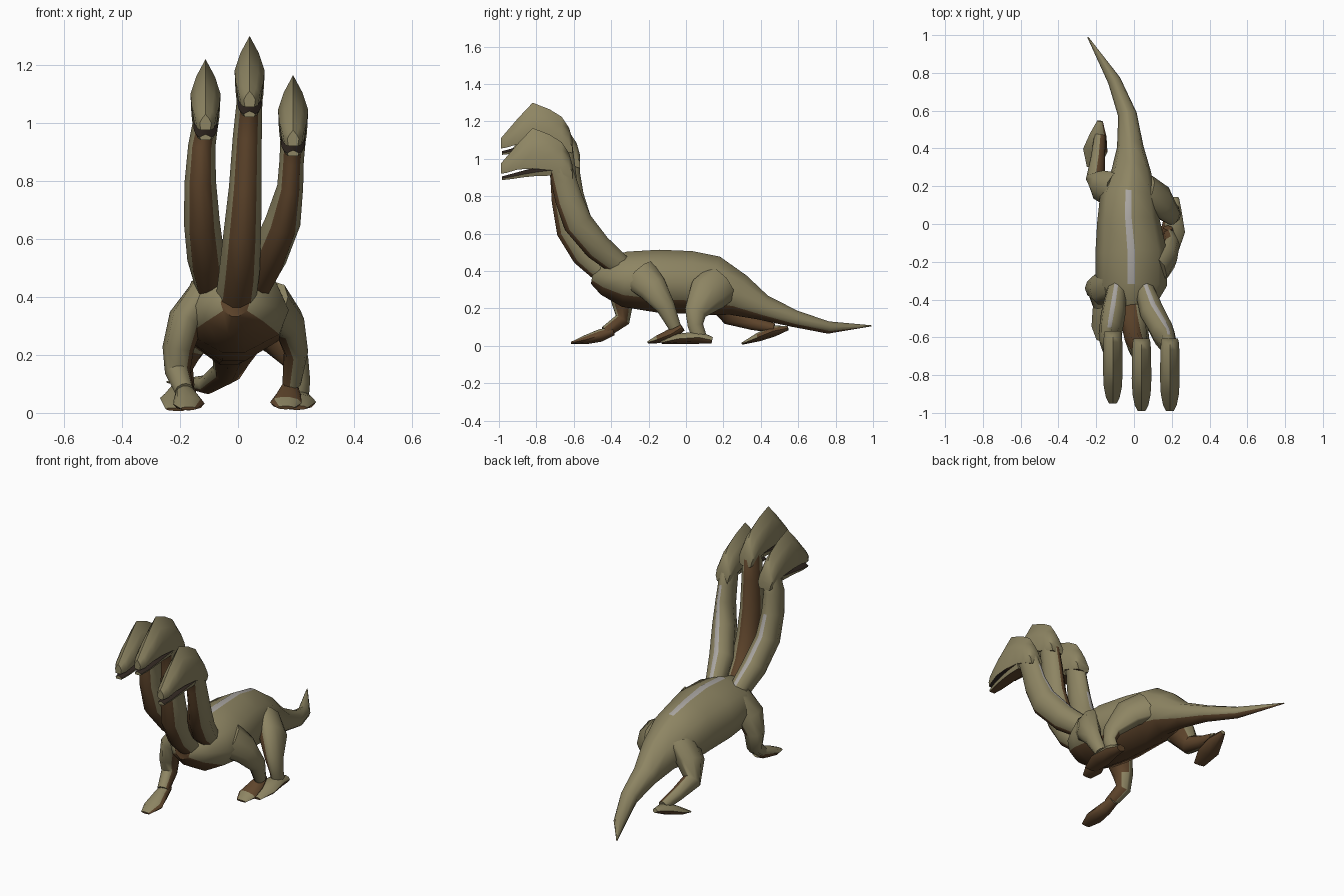
import bpy, bmesh, math
from mathutils import Vector


def material(name, rgb):
    m = bpy.data.materials.new(name)
    m.diffuse_color = (*rgb, 1)
    return m


OLIVE, BROWN, PALE, DARK = range(4)
MATS = [material("olive_hide", (0.27, 0.235, 0.125)),
        material("brown_belly", (0.115, 0.06, 0.025)),
        material("pale_spine", (0.40, 0.38, 0.36)),
        material("dark_mouth", (0.03, 0.02, 0.015))]

# Faces around a ring: a narrow strip on the back, three on the belly
BACK, BELLY = (0,), (4, 5, 6)


def loft(name, rings, colour):
    """Skin rings of points; colour(ring, side, normal, centre) picks the material."""
    bm = bmesh.new()
    vs = [[bm.verts.new(p) for p in r] for r in rings]
    n = len(vs[0])
    faces = {}
    for i in range(len(vs) - 1):
        for j in range(n):
            k = (j + 1) % n
            f = bm.faces.new((vs[i][j], vs[i][k], vs[i + 1][k], vs[i + 1][j]))
            faces[f] = (i, j)
    faces[bm.faces.new(vs[0])] = (0, 5)
    faces[bm.faces.new(vs[-1])] = (len(vs) - 1, 5)
    bmesh.ops.recalc_face_normals(bm, faces=bm.faces[:])
    bm.normal_update()
    for f, (i, j) in faces.items():
        f.material_index = colour(i, j, f.normal, f.calc_center_median())
    mesh = bpy.data.meshes.new(name)
    bm.to_mesh(mesh)
    bm.free()
    for m in MATS:
        mesh.materials.append(m)
    ob = bpy.data.objects.new(name, mesh)
    bpy.context.collection.objects.link(ob)
    bpy.ops.object.select_all(action='DESELECT')
    ob.select_set(True)
    bpy.context.view_layer.objects.active = ob
    bpy.ops.object.shade_smooth_by_angle(angle=math.radians(48))
    return ob


def tube(name, stations, colour, sign=1, belly=48, stripe=6):
    """Elliptical rings along a path of (x, y, z, half width, half depth)."""
    angles = [90 - stripe, 90 + stripe, 140, 180, 270 - belly, 258, 282,
              270 + belly, 360, 400]
    pts = [Vector(s[:3]) for s in stations]
    rings = []
    for i, s in enumerate(stations):
        t = (pts[min(i + 1, len(pts) - 1)] - pts[max(i - 1, 0)]).normalized()
        side = Vector((sign, 0, 0))
        side = (side - t * side.dot(t)).normalized()
        v = side.cross(t)
        rings.append([pts[i] + side * s[3] * math.cos(math.radians(a))
                      + v * s[4] * math.sin(math.radians(a)) for a in angles])
    return loft(name, rings, colour)


# Body and tail in one tapering form
def body_colour(i, j, n, c):
    if j in BELLY:
        return BROWN
    return PALE if j in BACK and -0.33 < c.y < 0.13 else OLIVE


tube("body_and_tail", [
    (-0.01, -0.50, 0.38, 0.05, 0.05), (-0.01, -0.44, 0.37, 0.12, 0.10),
    (-0.015, -0.33, 0.355, 0.19, 0.15), (-0.015, -0.15, 0.345, 0.19, 0.17),
    (-0.03, 0.02, 0.338, 0.165, 0.17), (-0.03, 0.14, 0.32, 0.15, 0.163),
    (-0.015, 0.28, 0.27, 0.105, 0.115), (-0.02, 0.41, 0.205, 0.07, 0.07),
    (-0.035, 0.58, 0.145, 0.05, 0.046), (-0.105, 0.76, 0.098, 0.035, 0.033),
    (-0.245, 0.99, 0.107, 0.003, 0.003)], body_colour, 1, 56)


# Necks: brown throat, pale spine on the outer two, brown left nape on the middle
def side_neck_colour(i, j, n, c):
    if j in BELLY:
        return BROWN
    return PALE if j in BACK and c.z < 0.85 else OLIVE


def middle_neck_colour(i, j, n, c):
    return BROWN if j in BELLY + (8, 9, 0) else OLIVE


def neck(name, peak, path, colour):
    x, y, z = peak
    tube(name, path + [(x, y + 0.148, z - 0.22, 0.044, 0.066),
                       (x, y + 0.10, z - 0.165, 0.038, 0.06)], colour, -1, 44, 11)


PEAKS = {"left": (-0.112, -0.78, 1.22), "middle": (0.04, -0.82, 1.30),
         "right": (0.19, -0.82, 1.165)}
neck("left_neck", PEAKS["left"], [
    (-0.09, -0.33, 0.41, 0.05, 0.06), (-0.11, -0.475, 0.53, 0.065, 0.075),
    (-0.125, -0.58, 0.66, 0.062, 0.08), (-0.13, -0.62, 0.80, 0.054, 0.075),
    (-0.125, -0.635, 0.92, 0.047, 0.07)], side_neck_colour)
neck("middle_neck", PEAKS["middle"], [
    (-0.01, -0.42, 0.37, 0.07, 0.06), (0.005, -0.54, 0.49, 0.07, 0.075),
    (0.015, -0.61, 0.62, 0.065, 0.085), (0.025, -0.645, 0.78, 0.056, 0.075),
    (0.032, -0.66, 0.95, 0.05, 0.07)], middle_neck_colour)
neck("right_neck", PEAKS["right"], [
    (0.05, -0.33, 0.41, 0.05, 0.06), (0.10, -0.475, 0.53, 0.068, 0.075),
    (0.155, -0.58, 0.66, 0.062, 0.08), (0.18, -0.625, 0.78, 0.045, 0.075),
    (0.185, -0.65, 0.87, 0.042, 0.07)], side_neck_colour)


# Heads: peaked skull and a thin, slightly open lower jaw
def gable(peak, dy, top, bottom, w):
    x, y, z = peak
    mid = top + (bottom - top) * 0.55
    return [Vector((x + a * w, y + dy, z + h)) for a, h in (
        (0, top), (0.62, top * 0.5 + mid * 0.5), (1, mid), (0.8, bottom),
        (-0.8, bottom), (-1, mid), (-0.62, top * 0.5 + mid * 0.5))]


def skull_colour(i, j, n, c):
    if j == 3:
        return DARK if i >= 4 else BROWN
    return OLIVE


def jaw_colour(i, j, n, c):
    if n.z > 0.7:
        return DARK
    return BROWN if n.z < -0.7 else OLIVE


for label, peak in PEAKS.items():
    loft(label + "_skull", [gable(peak, *r) for r in (
        (0.214, -0.20, -0.27, 0.042), (0.195, -0.135, -0.265, 0.047),
        (0.155, -0.075, -0.245, 0.05), (0.09, -0.035, -0.225, 0.051),
        (0.0, 0.0, -0.218, 0.052), (-0.08, -0.085, -0.222, 0.048),
        (-0.14, -0.155, -0.24, 0.036), (-0.17, -0.19, -0.245, 0.02))], skull_colour)
    loft(label + "_jaw", [gable(peak, *r) for r in (
        (0.10, -0.19, -0.255, 0.042), (0.02, -0.21, -0.257, 0.042),
        (-0.05, -0.228, -0.264, 0.039), (-0.11, -0.245, -0.273, 0.032),
        (-0.165, -0.259, -0.279, 0.02))], jaw_colour)


# Legs and feet: olive outside, brown on the inner shin and the sole
def leg(name, limb, foot, brown_heel=False):
    s = 1 if limb[0][0] > 0 else -1

    def leg_colour(i, j, n, c):
        return BROWN if n.x * s < -0.45 and c.z < 0.27 else OLIVE

    def foot_colour(i, j, n, c):
        if brown_heel and i < 2:
            return BROWN
        return BROWN if n.z < -0.2 or n.x * s < -0.6 else OLIVE

    tube(name + "_leg", limb, leg_colour)
    tube(name + "_foot", foot, foot_colour)


leg("front_left", [
    (-0.11, -0.31, 0.40, 0.07, 0.10), (-0.18, -0.34, 0.32, 0.062, 0.09),
    (-0.207, -0.34, 0.22, 0.054, 0.056), (-0.208, -0.34, 0.14, 0.044, 0.042),
    (-0.185, -0.43, 0.075, 0.034, 0.032)],
    [(-0.185, -0.39, 0.08, 0.028, 0.025), (-0.18, -0.46, 0.055, 0.04, 0.034),
     (-0.17, -0.54, 0.032, 0.055, 0.024), (-0.17, -0.615, 0.015, 0.028, 0.006)])
leg("front_right", [
    (0.12, -0.25, 0.38, 0.06, 0.10), (0.175, -0.18, 0.31, 0.056, 0.08),
    (0.20, -0.11, 0.21, 0.042, 0.052), (0.185, -0.06, 0.10, 0.032, 0.034)],
    [(0.18, -0.02, 0.10, 0.025, 0.022), (0.175, -0.075, 0.065, 0.042, 0.03),
     (0.165, -0.15, 0.035, 0.055, 0.022), (0.165, -0.205, 0.018, 0.03, 0.006)], True)
leg("hind_right", [
    (0.06, 0.18, 0.33, 0.07, 0.11), (0.14, 0.12, 0.28, 0.07, 0.11),
    (0.20, 0.05, 0.18, 0.045, 0.06), (0.215, 0.05, 0.11, 0.034, 0.042),
    (0.21, 0.07, 0.05, 0.034, 0.04)],
    [(0.21, 0.14, 0.03, 0.028, 0.018), (0.21, 0.07, 0.045, 0.042, 0.034),
     (0.205, -0.04, 0.038, 0.065, 0.028), (0.20, -0.13, 0.018, 0.04, 0.008)])
leg("hind_left", [
    (-0.10, 0.17, 0.32, 0.07, 0.11), (-0.17, 0.20, 0.25, 0.07, 0.09),
    (-0.205, 0.24, 0.16, 0.05, 0.055), (-0.19, 0.36, 0.12, 0.037, 0.037),
    (-0.18, 0.47, 0.095, 0.03, 0.026)],
    [(-0.18, 0.545, 0.095, 0.015, 0.012), (-0.19, 0.47, 0.08, 0.045, 0.03),
     (-0.205, 0.39, 0.048, 0.065, 0.024), (-0.215, 0.30, 0.012, 0.035, 0.006)])
